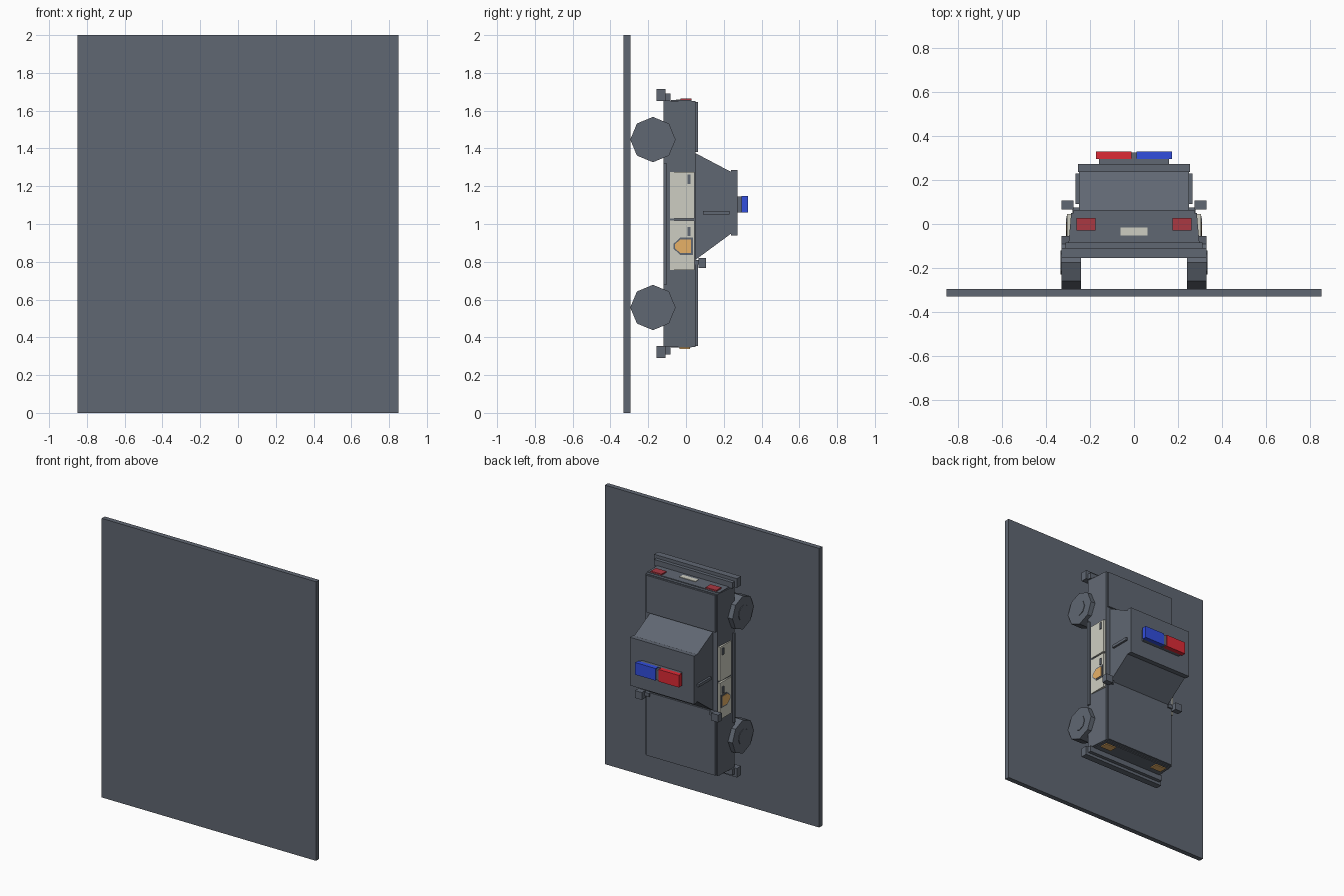
import bpy, bmesh, math
from mathutils import Matrix

if "Cube" in bpy.data.objects:
    bpy.data.objects.remove(bpy.data.objects["Cube"], do_unlink=True)


def material(name, rgb):
    lin = [c / 12.92 if c < 0.04 else ((c + 0.055) / 1.055) ** 2.4 for c in (v / 255 for v in rgb)]
    m = bpy.data.materials.new(name)
    m.diffuse_color = (*lin, 1)
    m.use_nodes = True
    m.node_tree.nodes["Principled BSDF"].inputs["Base Color"].default_value = (*lin, 1)
    return m


GREY = material("slate grey", (96, 103, 114))
CREAM = material("cream", (206, 206, 194))
RED = material("red", (222, 42, 54))
TAIL = material("dull red", (170, 56, 66))
BLUE = material("blue", (50, 78, 222))
AMBER = material("amber", (232, 178, 104))


def finish(name, bm, mat):
    bmesh.ops.recalc_face_normals(bm, faces=bm.faces)
    mesh = bpy.data.meshes.new(name)
    bm.to_mesh(mesh)
    bm.free()
    mesh.materials.append(mat)
    ob = bpy.data.objects.new(name, mesh)
    bpy.context.collection.objects.link(ob)
    return ob


def box(name, x, y, z, mat=GREY):
    """Box from (low, high) ranges."""
    bm = bmesh.new()
    bmesh.ops.create_cube(bm, size=1)
    for v in bm.verts:
        v.co = [r[0] if c < 0 else r[1] for c, r in zip(v.co, (x, y, z))]
    return finish(name, bm, mat)


def wide(name, half, y, z, mat=GREY):
    return box(name, (-half, half), y, z, mat)


def pair(name, x, y, z, mat=GREY):
    """Matching boxes on the left and right."""
    box("left_" + name, x, y, z, mat)
    box("right_" + name, (-x[1], -x[0]), y, z, mat)


def prism(name, points, x0, x1, mat=GREY):
    """Extrude a (y, z) outline along x."""
    bm = bmesh.new()
    face = bm.faces.new([bm.verts.new((x0, y, z)) for y, z in points])
    new = bmesh.ops.extrude_face_region(bm, geom=[face])["geom"]
    bmesh.ops.translate(bm, vec=(x1 - x0, 0, 0), verts=[v for v in new if isinstance(v, bmesh.types.BMVert)])
    return finish(name, bm, mat)


def disc(name, x, y, z, radius, depth, sides):
    bm = bmesh.new()
    bmesh.ops.create_cone(bm, cap_ends=True, segments=sides, radius1=radius, radius2=radius, depth=depth)
    bmesh.ops.transform(bm, matrix=Matrix.Translation((x, y, z)) @ Matrix.Rotation(math.pi / 2, 4, "Y"), verts=bm.verts)
    return finish(name, bm, GREY)


# Upright base panel; the car drives down it, roof towards +y
wide("base_panel", 0.85, (-0.33, -0.295), (0, 2))

# Body shell, narrower towards the top
body = wide("body", 0.3, (-0.12, 0.05), (0.35, 1.65))
for v in body.data.vertices:
    if v.co.y > 0:
        v.co.x *= 0.95
wide("hood", 0.275, (0.05, 0.063), (0.355, 0.81))
wide("trunk_lid", 0.275, (0.05, 0.063), (1.38, 1.645))
wide("side_sills", 0.31, (-0.12, -0.1), (0.68, 1.32))

# Cabin with sloping screens, roof and door pillars
prism("cabin", [(0.05, 0.81), (0.05, 1.375), (0.24, 1.275), (0.24, 0.95)], -0.25, 0.25)
wide("roof", 0.255, (0.237, 0.272), (0.94, 1.285))
pair("pillar", (0.245, 0.265), (0.09, 0.23), (1.05, 1.07))
pair("mirror", (0.275, 0.33), (0.065, 0.107), (0.767, 0.82))
pair("mirror_arm", (0.24, 0.28), (0.05, 0.075), (0.785, 0.81))

# Roof light bar
wide("light_bar_base", 0.16, (0.27, 0.297), (1.06, 1.145))
box("red_beacon", (-0.173, -0.012), (0.295, 0.328), (1.06, 1.147), RED)
box("blue_beacon", (0.012, 0.173), (0.295, 0.328), (1.06, 1.147), BLUE)
wide("beacon_divider", 0.012, (0.295, 0.325), (1.065, 1.14))

# Doors with handles
for part, z0, z1, handle in (("front", 0.757, 1.018, 0.937), ("rear", 1.03, 1.275, 1.213)):
    pair(part + "_door", (0.28, 0.303), (-0.085, 0.045), (z0, z1), CREAM)
    pair(part + "_door_handle", (0.3, 0.309), (0.007, 0.024), (handle, handle + 0.048))


# Shield badges on the front doors
def shield(grow):
    top, low, tip, half = 0.026 + grow, -0.03, -0.057 - grow, 0.036 + grow
    return [(y, 0.882 + z) for y, z in ((top, -half), (top, half), (low, half), (tip, 0.012), (tip, -0.012), (low, -half))]


for side, s in (("left", 1), ("right", -1)):
    prism(side + "_badge_rim", shield(0.01), s * 0.3, s * 0.306)
    prism(side + "_badge", shield(0), s * 0.3, s * 0.309, AMBER)

    # Octagonal wheels with hubs
    for end, z in (("front", 0.558), ("rear", 1.447)):
        disc(f"{side}_{end}_wheel", s * 0.285, -0.175, z, 0.12, 0.09, 8)
        disc(f"{side}_{end}_hub", s * 0.331, -0.175, z, 0.055, 0.006, 8)

# Bumpers
for end, z, step in (("front", 0.29, 0.31), ("rear", 1.65, 1.65)):
    wide(end + "_bumper", 0.328, (-0.155, -0.108), (z, z + 0.065))
    wide(end + "_bumper_step", 0.31, (-0.11, -0.083), (step, step + 0.042))

# Nose and tail panels, lamps and number plate
wide("tail_panel", 0.285, (-0.08, 0.03), (1.645, 1.656))
wide("nose_panel", 0.285, (-0.08, 0.03), (0.345, 0.355))
pair("tail_lamp", (0.175, 0.26), (-0.03, 0.028), (1.65, 1.665), TAIL)
pair("headlamp", (0.175, 0.26), (-0.035, 0.022), (0.338, 0.35), AMBER)
wide("number_plate", 0.062, (-0.053, -0.017), (1.65, 1.66), CREAM)
